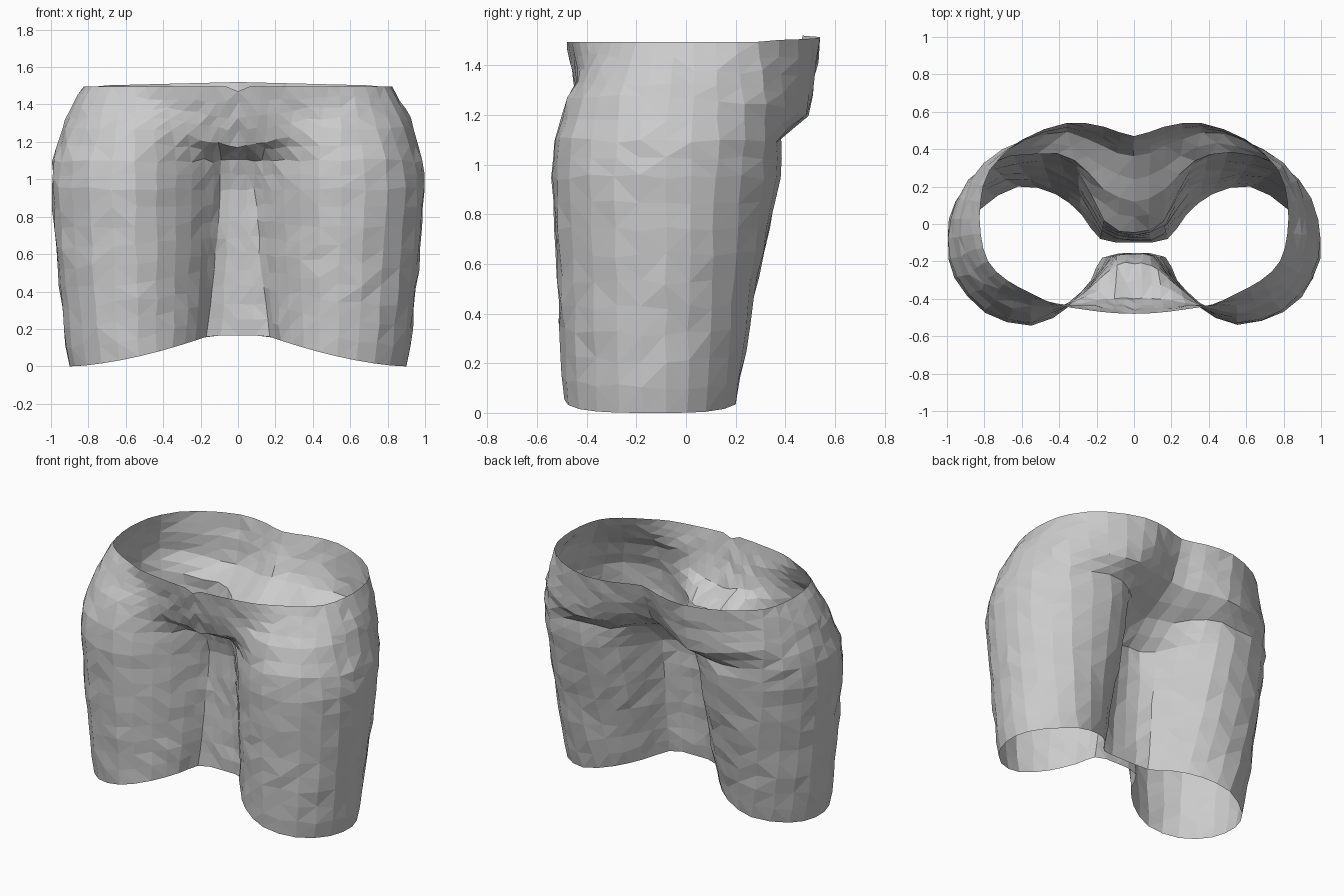
import bpy, bmesh, random
from mathutils import Vector

if "Cube" in bpy.data.objects:
    bpy.data.objects.remove(bpy.data.objects["Cube"])

random.seed(4)

# Half cross-sections, front centre -> outer side -> back centre (x, y)
HEM = [(0, -.16), (.17, -.18), (.23, -.30), (.35, -.42), (.53, -.49), (.73, -.43), (.87, -.27),
       (.90, -.08), (.82, .08), (.62, .20), (.42, .16), (.28, .05), (.18, -.08), (0, -.10)]
THIGH = [(0, -.16), (.09, -.17), (.18, -.27), (.33, -.43), (.55, -.54), (.80, -.47), (.96, -.29),
         (1.0, -.08), (.95, .12), (.78, .31), (.50, .38), (.30, .29), (.16, .02), (0, -.05)]
CROTCH = [(0, -.21), (.09, -.22), (.18, -.29), (.33, -.42), (.55, -.53), (.79, -.46), (.945, -.28),
          (.99, -.08), (.945, .13), (.79, .32), (.52, .38), (.32, .34), (.16, .19), (0, .12)]
HIP = [(0, -.40), (.10, -.40), (.20, -.41), (.35, -.44), (.55, -.475), (.74, -.41), (.88, -.27),
       (.94, -.07), (.91, .13), (.80, .32), (.58, .455), (.36, .49), (.17, .42), (0, .36)]
WAIST = [(0, -.48), (.12, -.475), (.25, -.46), (.42, -.43), (.55, -.37), (.68, -.30), (.78, -.20),
         (.82, -.05), (.82, .12), (.77, .29), (.60, .45), (.36, .54), (.16, .52), (0, .47)]


def hem_height(p):
    """Leg opening: raised between the legs, dropping to the outer side."""
    x = max(0, abs(p.x) - .15)
    return .165 * max(0, 1 - x / .75) ** 1.6


def hip_height(p):
    """Line where the belly and seat overhang the legs."""
    x = abs(p.x)
    front = 1.17 + .25 * min(x, .4)
    back = 1.20 + .05 * max(0, 1 - x / .3) + .15 * max(0, x - .5)
    f = min(1, max(0, (p.y + .2) / .4))
    return front + (back - front) * f


# (lower, upper, lower height, upper height, rows, easing of x, easing of y)
STAGES = [(HEM, THIGH, hem_height, lambda p: .95, 9, .75, .9),
          (THIGH, CROTCH, lambda p: .95, lambda p: 1.10, 2, 1, 1),
          (CROTCH, HIP, lambda p: 1.10, hip_height, 2, 1, 1),
          (HIP, WAIST, hip_height, lambda p: 1.495, 4, 1.3, .75)]


def refine(pts):
    """Add a smooth midpoint between each pair of section points."""
    p = [Vector(q) for q in pts]
    p = [Vector((-p[1].x, p[1].y))] + p + [Vector((-p[-2].x, p[-2].y))]
    out = []
    for i in range(1, len(p) - 2):
        out += [p[i], (9 * (p[i] + p[i + 1]) - p[i - 1] - p[i + 2]) / 16]
    return out + [p[-2]]


def ring(stage, t):
    lower, upper, low_z, high_z, _, ease_x, ease_y = stage
    half = []
    for a, b in zip(refine(lower), refine(upper)):
        x = a.x + (b.x - a.x) * t ** ease_x
        y = a.y + (b.y - a.y) * t ** ease_y
        half.append(Vector((x, y, low_z(a) + (high_z(b) - low_z(a)) * t)))
    return half + [Vector((-v.x, v.y, v.z)) for v in half[-2:0:-1]]


rings = [ring(s, k / s[4]) for s in STAGES for k in range(s[4])]
rings.append(ring(STAGES[-1], 1))

# Uneven hand-made facets inside the open edges
for r in rings[1:-1]:
    for v in r:
        v += Vector((random.uniform(-.006, .006), random.uniform(-.006, .006),
                     random.uniform(-.012, .012)))
# Waistband: slight rise at the back, small notch at the front centre
for v in rings[-1]:
    if v.y > .35:
        v.z += .025 * (1 - abs(v.x))
rings[-1][0].z = 1.47

# Open cloth shell
bm = bmesh.new()
grid = [[bm.verts.new(v) for v in r] for r in rings]
n = len(grid[0])
for a, b in zip(grid, grid[1:]):
    for i in range(n):
        j = (i + 1) % n
        bm.faces.new((a[i], a[j], b[j], b[i]))
bmesh.ops.triangulate(bm, faces=bm.faces[:], quad_method='SHORT_EDGE')
mesh = bpy.data.meshes.new("shorts")
bm.to_mesh(mesh)
bm.free()
shorts = bpy.data.objects.new("shorts", mesh)
bpy.context.collection.objects.link(shorts)
